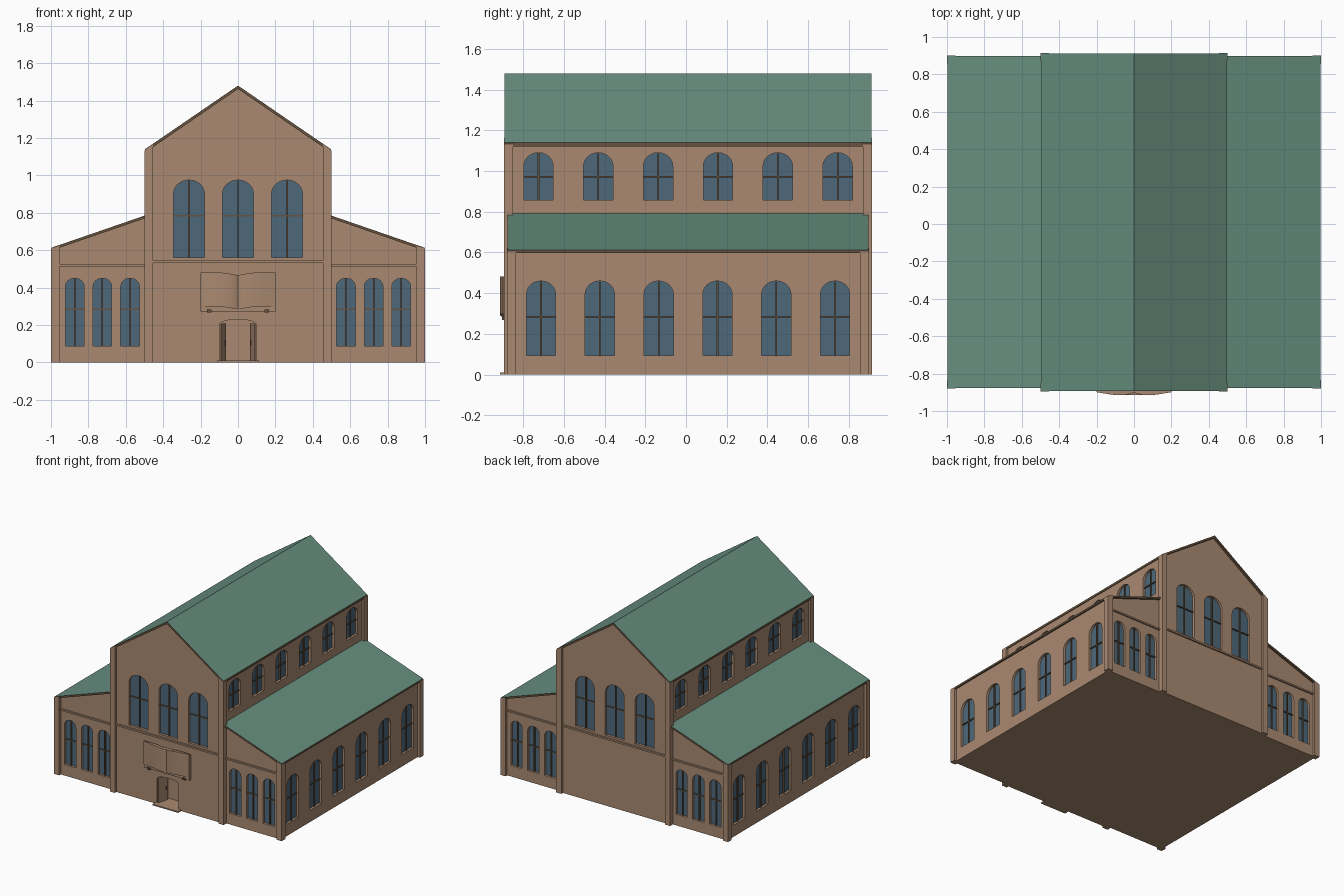
import bpy, bmesh
from math import pi, sin, cos
from mathutils import Matrix, Vector

if "Cube" in bpy.data.objects:
    bpy.data.objects.remove(bpy.data.objects["Cube"])


def material(name, rgb):
    m = bpy.data.materials.new(name)
    m.use_nodes = True
    m.diffuse_color = (*rgb, 1)
    m.node_tree.nodes["Principled BSDF"].inputs["Base Color"].default_value = (*rgb, 1)
    return m


WALL = material("tan_brick", (0.40, 0.254, 0.165))
ROOF = material("green_roof", (0.138, 0.274, 0.216))
GLASS = material("blue_glass", (0.076, 0.138, 0.195))
TRIM = material("dark_wood", (0.13, 0.085, 0.05))

# Local frame of each wall: x runs along it, y points into the building
MID = Matrix.Translation((0, 0.01, 0))


def facing(angle):
    return MID @ Matrix.Rotation(angle, 4, 'Z')


FRONT, RIGHT, BACK, LEFT = (facing(a * pi / 2) for a in range(4))


def add_prism(bm, points, y0, y1, matrix):
    """Extrude an x-z outline from depth y0 to y1."""
    rings = [[bm.verts.new(matrix @ Vector((x, y, z))) for x, z in points] for y in (y0, y1)]
    bm.faces.new(rings[0])
    bm.faces.new(rings[1][::-1])
    n = len(points)
    for i in range(n):
        j = (i + 1) % n
        bm.faces.new((rings[0][j], rings[0][i], rings[1][i], rings[1][j]))


def finish(name, bm, *mats):
    bmesh.ops.recalc_face_normals(bm, faces=bm.faces)
    mesh = bpy.data.meshes.new(name)
    bm.to_mesh(mesh)
    bm.free()
    ob = bpy.data.objects.new(name, mesh)
    bpy.context.collection.objects.link(ob)
    for m in mats:
        mesh.materials.append(m)
    return ob


def prisms(name, items, *mats):
    bm = bmesh.new()
    for item in items:
        add_prism(bm, *item)
    return finish(name, bm, *mats)


def rect(x0, x1, z0, z1):
    return [(x0, z0), (x1, z0), (x1, z1), (x0, z1)]


def arch(x, half, z0, z1, rise, steps=12):
    top = [(x + half * cos(pi * i / steps), z1 - rise + rise * sin(pi * i / steps))
           for i in range(steps + 1)]
    return [(x - half, z0), (x + half, z0)] + top


def carve(body, holes):
    cutter = prisms("cutter", holes)
    cutter.hide_render = True
    mod = body.modifiers.new("openings", 'BOOLEAN')
    mod.operation, mod.solver, mod.object = 'DIFFERENCE', 'EXACT', cutter
    bpy.context.view_layer.objects.active = body
    bpy.ops.object.modifier_apply(modifier=mod.name)
    bpy.data.objects.remove(cutter)


def windows(name, body, wall, centers, half, z0, z1, bar, matrices, extra=()):
    """Carve arched recesses, then fit glass and cross bars."""
    holes, panes, bars = list(extra), [], []
    for m in matrices:
        for x in centers:
            shape = arch(x, half, z0, z1, half * 0.9)
            holes.append((shape, wall - 0.05, wall + 0.022, m))
            panes.append((shape, wall + 0.019, wall + 0.024, m))
            bars.append((rect(x - 0.004, x + 0.004, z0, z1 - 0.002), wall + 0.01, wall + 0.02, m))
            bars.append((rect(x - half, x + half, bar - 0.004, bar + 0.004),
                         wall + 0.011, wall + 0.02, m))
    carve(body, holes)
    prisms(name + "_glass", panes, GLASS)
    prisms(name + "_bars", bars, TRIM)


def mirrored(points, s):
    return [(s * x, z) for x, z in points]


# Main hall with gables
hall = prisms("main_hall", [([(-0.48, 0), (0.48, 0), (0.48, 1.14), (0, 1.47), (-0.48, 1.14)],
                             -0.885, 0.885, MID)], WALL)
door_arch = arch(0, 0.1, 0.01, 0.23, 0.03)
windows("gable_window", hall, -0.885, (-0.262, 0, 0.262), 0.083, 0.56, 0.975, 0.785,
        (FRONT, BACK), [(door_arch, -0.95, -0.775, FRONT)])
six = [i - 2.5 for i in range(6)]
windows("upper_window", hall, -0.48, [0.294 * i for i in six], 0.072, 0.858, 1.09, 0.972,
        (RIGHT, LEFT))

# Side aisles
for side, s, outward in (("left", 1, RIGHT), ("right", -1, LEFT)):
    aisle = prisms(side + "_aisle", [(mirrored([(0.465, 0), (0.98, 0), (0.98, 0.61), (0.465, 0.787)], s),
                                      -0.87, 0.87, MID)], WALL)
    windows(side + "_aisle_side_window", aisle, -0.98, [0.289 * i for i in six],
            0.072, 0.093, 0.46, 0.285, (outward,))
    for end, m, k in (("front", FRONT, s), ("back", BACK, -s)):
        windows(f"{side}_aisle_{end}_window", aisle, -0.87,
                [k * x for x in (0.577, 0.725, 0.873)], 0.05, 0.087, 0.45, 0.285, (m,))


# Roof slabs: green on top, dark wood on edges and soffit
def roof(name, points, half_length):
    ob = prisms(name, [(points, -half_length, half_length, MID)], ROOF, TRIM)
    for f in ob.data.polygons:
        f.material_index = 0 if f.normal.z > 0.3 else 1


roof("main_roof", [(-0.497, 1.14), (0, 1.48), (0.497, 1.14),
                   (0.497, 1.122), (0, 1.462), (-0.497, 1.122)], 0.902)
for side, s in (("left", 1), ("right", -1)):
    roof(side + "_aisle_roof", mirrored([(0.47, 0.795), (0.998, 0.613),
                                         (0.998, 0.598), (0.47, 0.78)], s), 0.887)

# Corner pilasters
hall_pier = [(0.455, 0), (0.5, 0), (0.5, 1.133), (0.455, 1.164)]
aisle_pier = [(0.955, 0), (1.0, 0), (1.0, 0.608), (0.955, 0.623)]
for name, shape, end in (("hall_pilasters", hall_pier, 0.905), ("aisle_pilasters", aisle_pier, 0.89)):
    prisms(name, [(mirrored(shape, s), -end, 0.045 - end, m)
                  for s in (1, -1) for m in (FRONT, BACK)], WALL)

# String courses across both ends
prisms("hall_string_courses", [(rect(-0.455, 0.455, 0.531, 0.544), -0.897, -0.88, m)
                               for m in (FRONT, BACK)], WALL)
prisms("aisle_string_courses", [(mirrored(rect(0.5, 0.955, 0.513, 0.525), s), -0.882, -0.865, m)
                                for s in (1, -1) for m in (FRONT, BACK)], WALL)

# Entrance: step and two open door leaves
prisms("door_step", [(rect(-0.113, 0.113, 0, 0.01), -0.923, -0.88, FRONT)], WALL)
for side, s in (("left", 1), ("right", -1)):
    hinge = FRONT @ Matrix.Translation((s * 0.092, -0.88, 0)) @ Matrix.Rotation(s * 0.25, 4, 'Z')
    prisms(side + "_door_leaf", [(mirrored(rect(-0.004, 0.004, 0.01, 0.208), s), 0, 0.09, hinge)], WALL)
    handle = hinge @ Matrix.Translation((-s * 0.006, 0.07, 0))
    prisms(side + "_door_handle", [(rect(-0.003, 0.003, 0.09, 0.12), 0, 0.006, handle)], TRIM)

# Open book relief over the door
prisms("book_cover", [(rect(-0.2, 0.2, 0.272, 0.468), -0.905, -0.88, FRONT)], WALL)
prisms("book_brackets", [(rect(x - 0.012, x + 0.012, 0.268, 0.283), -0.915, -0.88, FRONT)
                         for x in (-0.155, 0.155)], TRIM)
bm = bmesh.new()
rows = []
for i in range(-12, 13):
    t = abs(i) / 12
    lift = 0.016 * sin(pi / 2 * min(1, 1.6 * t))
    y = -0.899 - 0.016 * sin(pi * t ** 0.7)
    rows.append([bm.verts.new((i / 60, yy, z + lift)) for yy, z in
                 ((y, 0.283), (y, 0.466), (-0.89, 0.466), (-0.89, 0.283))])
for a, b in zip(rows, rows[1:]):
    for k in range(4):
        n = (k + 1) % 4
        bm.faces.new((a[k], b[k], b[n], a[n]))
bm.faces.new(rows[0])
bm.faces.new(rows[-1])
pages = finish("book_pages", bm, WALL)
bpy.ops.object.select_all(action='DESELECT')
pages.select_set(True)
bpy.context.view_layer.objects.active = pages
bpy.ops.object.shade_smooth_by_angle()
